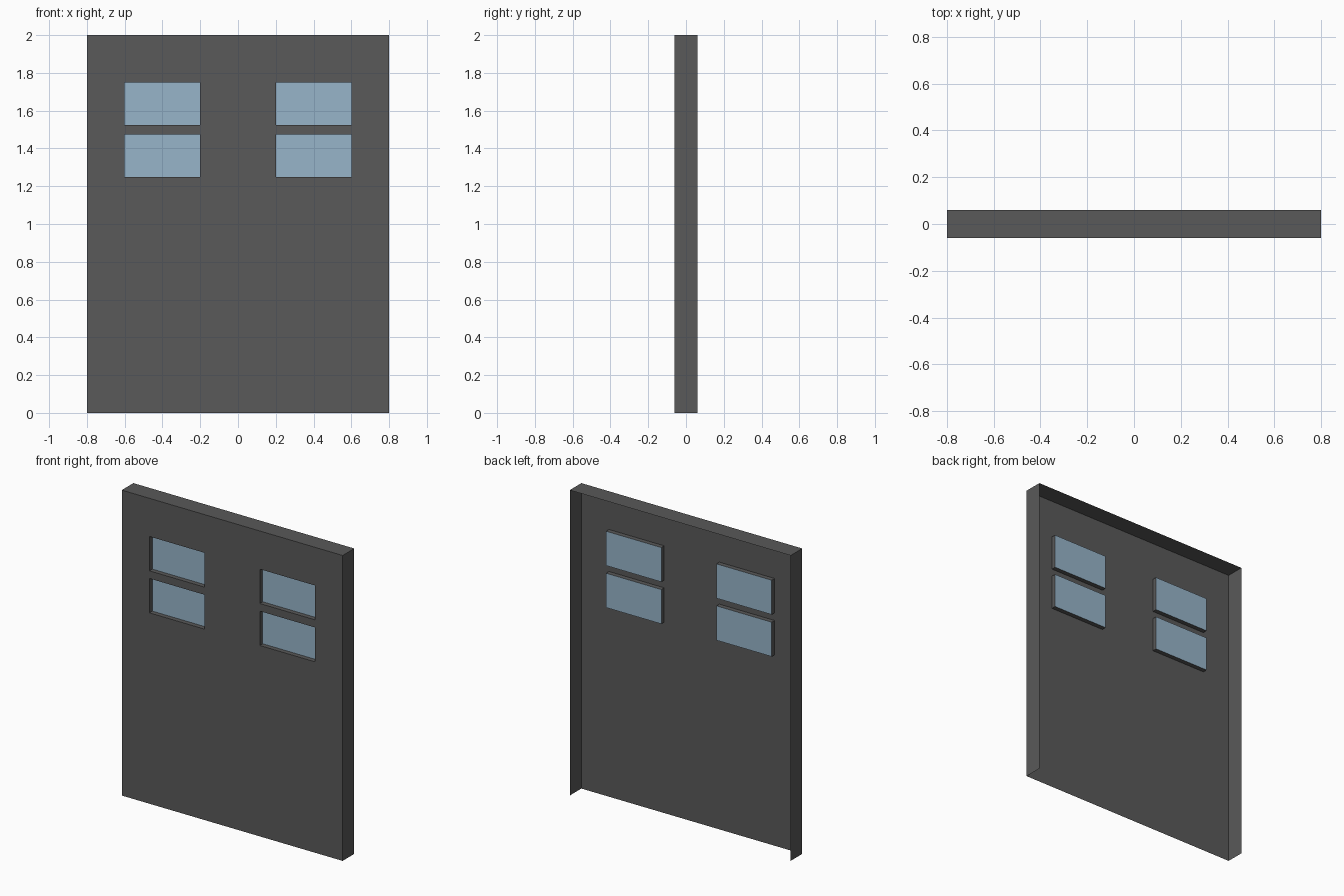
import bpy

if "Cube" in bpy.data.objects:
    bpy.data.objects.remove(bpy.data.objects["Cube"])

W, D, H = 0.8, 0.06, 2.0          # half width, half depth, height
RECESS = 0.03                     # window pocket depth
XS = [-W, -0.6, -0.2, 0.2, 0.6, W]
ZS = [0, 1.25, 1.475, 1.525, 1.75, H]


def material(name, color):
    m = bpy.data.materials.new(name)
    m.diffuse_color = (*color, 1)
    m.use_nodes = True
    m.node_tree.nodes["Principled BSDF"].inputs["Base Color"].default_value = m.diffuse_color
    return m


grey = material("dark grey", (0.1, 0.1, 0.1))
blue = material("glass blue", (0.31, 0.46, 0.59))


def build(name, quads, mat):
    """Mesh object from separate quads, welded at shared corners."""
    index, faces = {}, []
    for q in quads:
        faces.append([index.setdefault(p, len(index)) for p in q])
    me = bpy.data.meshes.new(name)
    me.from_pydata(list(index), [], faces)
    me.materials.append(mat)
    bpy.context.collection.objects.link(bpy.data.objects.new(name, me))


def upright(x0, x1, z0, z1, y):
    """Quad facing the front."""
    return [(x0, y, z0), (x1, y, z0), (x1, y, z1), (x0, y, z1)]


panel, reveals, glass = [], [], []
for i, (x0, x1) in enumerate(zip(XS, XS[1:])):
    for j, (z0, z1) in enumerate(zip(ZS, ZS[1:])):
        if i in (1, 3) and j in (1, 3):
            # window pocket: glass at the back, four reveal walls
            back = upright(x0, x1, z0, z1, -D + RECESS)
            front = upright(x0, x1, z0, z1, -D)
            glass.append(back)
            for k in range(4):
                n = (k + 1) % 4
                reveals.append([front[k], front[n], back[n], back[k]])
        else:
            panel.append(upright(x0, x1, z0, z1, -D))

# side and top flanges; back and bottom stay open
flanges = [
    [(-W, D, 0), (-W, -D, 0), (-W, -D, H), (-W, D, H)],
    [(W, -D, 0), (W, D, 0), (W, D, H), (W, -D, H)],
    [(-W, -D, H), (W, -D, H), (W, D, H), (-W, D, H)],
]

build("front_panel", panel, grey)
build("side_and_top_flanges", flanges, grey)
build("window_reveals", reveals, grey)
build("window_glass", glass, blue)
